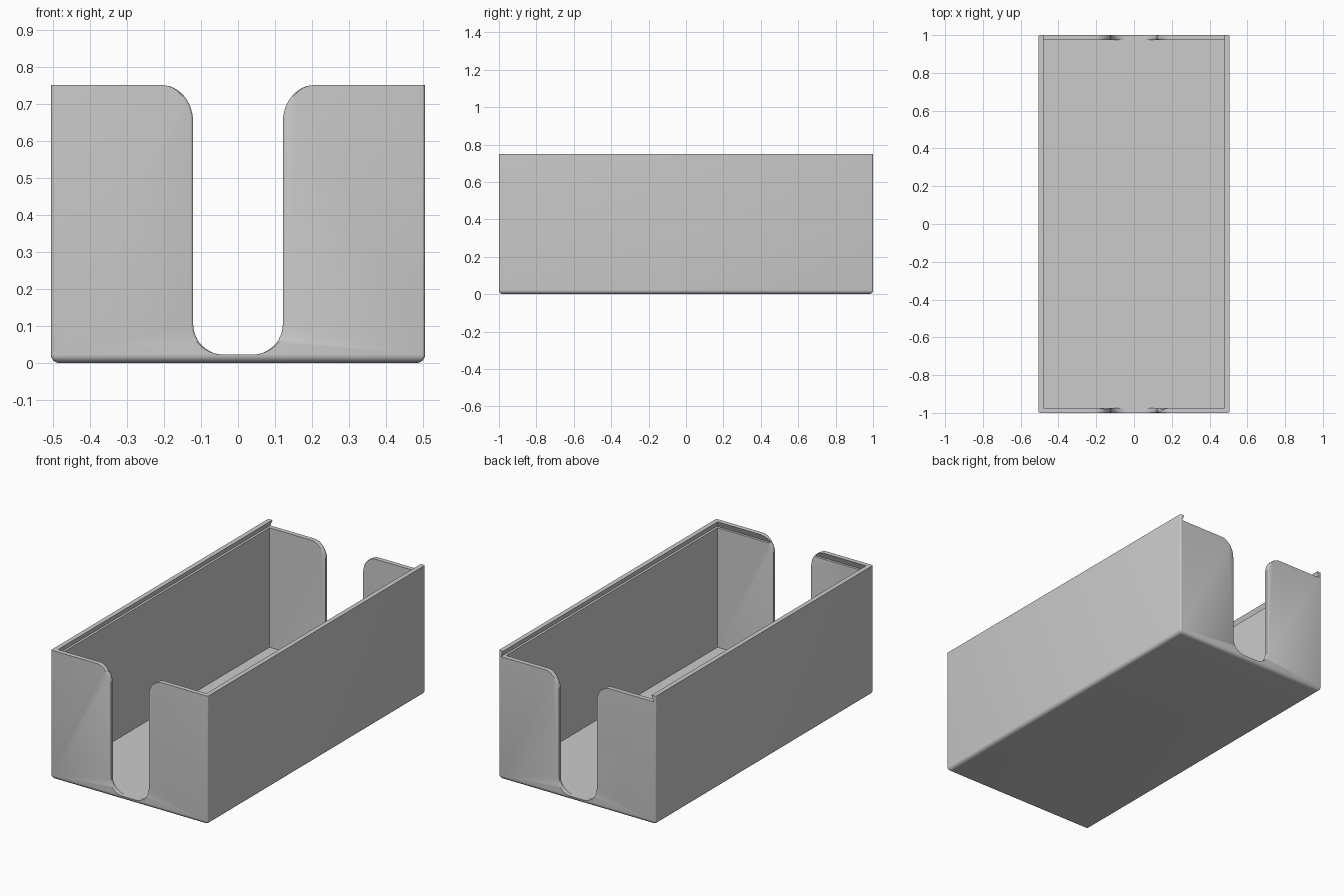
import bpy, bmesh, math

cube = bpy.data.objects.get("Cube")
if cube:
    bpy.data.objects.remove(cube, do_unlink=True)

HX, HY, TOP = 0.505, 1.0, 0.75      # outer half sizes and height
WALL, FLOOR = 0.027, 0.02
LID, UNDERCUT = 0.035, 0.014        # lid channel depth and undercut

grey = bpy.data.materials.new("Plain grey")
grey.use_nodes = True
grey.diffuse_color = (0.6, 0.6, 0.6, 1)
grey.node_tree.nodes["Principled BSDF"].inputs["Base Color"].default_value = (0.6, 0.6, 0.6, 1)


def loft(name, rings):
    """Closed solid through a list of equal-length point rings."""
    bm = bmesh.new()
    loops = [[bm.verts.new(p) for p in ring] for ring in rings]
    n = len(loops[0])
    for a, b in zip(loops, loops[1:]):
        for i in range(n):
            j = (i + 1) % n
            bm.faces.new((a[i], a[j], b[j], b[i]))
    bm.faces.new(loops[0])
    bm.faces.new(loops[-1])
    bmesh.ops.recalc_face_normals(bm, faces=bm.faces)
    mesh = bpy.data.meshes.new(name)
    bm.to_mesh(mesh)
    bm.free()
    mesh.materials.append(grey)
    obj = bpy.data.objects.new(name, mesh)
    bpy.context.collection.objects.link(obj)
    return obj


def arc(cx, cy, rx, ry, start, end, steps):
    angles = [math.radians(start + (end - start) * i / steps) for i in range(steps + 1)]
    return [(cx + rx * math.cos(a), cy + ry * math.sin(a)) for a in angles]


def rounded_rect(hx, hy, r, z):
    pts = []
    for k, (sx, sy) in enumerate(((1, 1), (-1, 1), (-1, -1), (1, -1))):
        pts += arc(sx * (hx - r), sy * (hy - r), r, r, 90 * k, 90 * k + 90, 4)
    return [(x, y, z) for x, y in pts]


def rect(x, y0, y1, z):
    return [(-x, y0, z), (x, y0, z), (x, y1, z), (-x, y1, z)]


def slot_profile(top, d):
    """U-shaped opening with flared top corners, widened by d."""
    w, rx, rz, rb = 0.121, 0.085, 0.1, 0.083
    half = arc(w - rb, FLOOR + 0.002 + rb, rb + d, rb, -90, 0, 12)
    half += arc(w + rx, top - rz, rx - d, rz, 180, 90, 12)
    half.append((w + rx, top + 0.1))
    return half + [(-x, z) for x, z in reversed(half)]


def slot_cutter(name, side, top):
    # the opening widens near both wall faces to give softened edges
    inner = HY - WALL
    soft = [(0, 0.007), (0.002, 0.003), (0.006, 0)]
    layers = [(inner - 0.03, 0.007)]
    layers += [(inner + t, d) for t, d in soft]
    layers += [(HY - t, d) for t, d in reversed(soft)]
    layers.append((HY + 0.05, 0.007))
    return loft(name, [[(x, side * y, z) for x, z in slot_profile(top, d)]
                       for y, d in layers])


# Outer body with a rounded underside
R = 0.022
rings = []
for i in range(7):
    a = math.radians(15 * i)
    inset = R * (1 - math.sin(a))
    rings.append(rounded_rect(HX - inset, HY - inset, 0.008, R * (1 - math.cos(a))))
rings.append(rounded_rect(HX, HY, 0.008, TOP))
tray = loft("tray", rings)

# Storage cavity
ix, iy = HX - WALL, HY - WALL
cavity = loft("cavity_cutter", [rect(ix, -iy, iy, FLOOR), rect(ix, -iy, iy, TOP + 0.1)])

# Undercut channel for a sliding lid, open through the back wall
slope = UNDERCUT / LID
rise = 0.02
lid_channel = loft("lid_channel_cutter", [
    rect(ix + UNDERCUT, -iy - UNDERCUT, HY + 0.1, TOP - LID),
    rect(ix - slope * rise, -iy + slope * rise, HY + 0.1, TOP + rise)])

# Finger slots in both end walls
front_slot = slot_cutter("front_slot_cutter", -1, TOP)
back_slot = slot_cutter("back_slot_cutter", 1, TOP - LID)

bpy.context.view_layer.objects.active = tray
for cutter in (cavity, lid_channel, front_slot, back_slot):
    cutter.hide_render = True
    mod = tray.modifiers.new(cutter.name, "BOOLEAN")
    mod.operation = "DIFFERENCE"
    mod.solver = "EXACT"
    mod.object = cutter
    bpy.ops.object.modifier_apply(modifier=mod.name)
    bpy.data.objects.remove(cutter, do_unlink=True)

# Smooth curves, crisp corners
bpy.ops.object.select_all(action="DESELECT")
tray.select_set(True)
bpy.ops.object.shade_smooth_by_angle(angle=math.radians(35))
